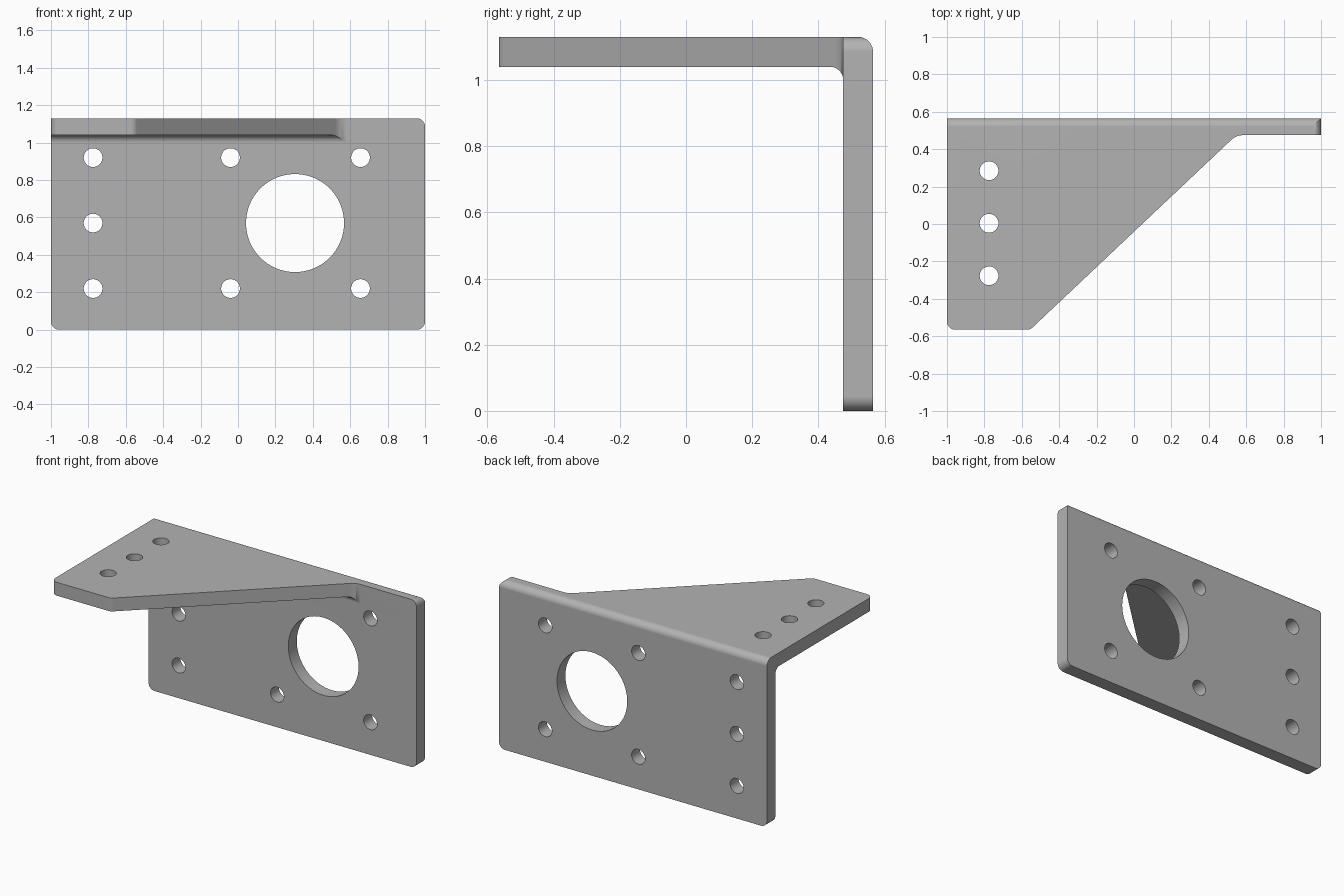
import bpy
import bmesh
import math
from mathutils import Vector, Matrix

cube = bpy.data.objects.get("Cube")
if cube:
    bpy.data.objects.remove(cube, do_unlink=True)

HEIGHT = 1.13
BACK = HEIGHT / 2
THICK = 0.09
FACE = BACK - THICK          # front face of the upright plate
UNDER = HEIGHT - THICK       # underside of the top plate
R = 0.045

steel = bpy.data.materials.new("grey steel")
steel.use_nodes = True
GREY = (0.45, 0.45, 0.45, 1)
steel.diffuse_color = GREY
steel.node_tree.nodes["Principled BSDF"].inputs["Base Color"].default_value = GREY

# Which space axes the outline's u, v and the extrusion run along
AXES = {
    "x": ((0, 1, 0), (0, 0, 1), (1, 0, 0)),
    "y": ((1, 0, 0), (0, 0, 1), (0, 1, 0)),
    "z": ((1, 0, 0), (0, 1, 0), (0, 0, 1)),
}


def fillet(corners, steps=10):
    """Round each (u, v, radius) corner of a closed outline."""
    out = []
    for i, (u, v, r) in enumerate(corners):
        p = Vector((u, v))
        if r == 0:
            out.append(p)
            continue
        a = (Vector(corners[i - 1][:2]) - p).normalized()
        b = (Vector(corners[(i + 1) % len(corners)][:2]) - p).normalized()
        half = a.angle(b) / 2
        centre = p + (a + b).normalized() * r / math.sin(half)
        start = p + a * r / math.tan(half) - centre
        end = p + b * r / math.tan(half) - centre
        sweep = math.pi - 2 * half
        for k in range(steps + 1):
            t = k / steps
            out.append(centre + (start * math.sin((1 - t) * sweep)
                                 + end * math.sin(t * sweep)) / math.sin(sweep))
    return out


def prism(name, outline, axis, low, high):
    """Extrude a flat outline along an axis."""
    u, v, w = (Vector(d) for d in AXES[axis])
    bm = bmesh.new()
    face = bm.faces.new([bm.verts.new(u * p[0] + v * p[1] + w * low) for p in outline])
    new = bmesh.ops.extrude_face_region(bm, geom=[face])["geom"]
    bmesh.ops.translate(bm, vec=w * (high - low),
                        verts=[g for g in new if isinstance(g, bmesh.types.BMVert)])
    bmesh.ops.recalc_face_normals(bm, faces=bm.faces)
    mesh = bpy.data.meshes.new(name)
    bm.to_mesh(mesh)
    bm.free()
    obj = bpy.data.objects.new(name, mesh)
    bpy.context.collection.objects.link(obj)
    mesh.materials.append(steel)
    return obj


def circle(u, v, r, n=48):
    return [(u + r * math.cos(math.tau * k / n), v + r * math.sin(math.tau * k / n))
            for k in range(n)]


def combine(target, tool, operation):
    """Apply a boolean and discard the cutter."""
    mod = target.modifiers.new(operation, "BOOLEAN")
    mod.operation, mod.solver, mod.object = operation, "EXACT", tool
    tool.hide_render = True
    bpy.context.view_layer.objects.active = target
    bpy.ops.object.modifier_apply(modifier=mod.name)
    bpy.data.objects.remove(tool, do_unlink=True)


# Bent sheet: L section with rounded bend, run along the width
section = fillet([(-BACK, HEIGHT, 0), (-BACK, UNDER, 0), (FACE, UNDER, 0.04),
                  (FACE, 0, 0), (BACK, 0, 0), (BACK, HEIGHT, R)])
bracket = prism("angle_bracket", section, "x", -1, 1)

# Trim the top plate to its slanted outline
plan = fillet([(-1, BACK + 0.1, 0), (-1, -BACK, R), (-0.555, -BACK, R),
               (0.547, FACE, 0.09), (1.1, FACE, 0), (1.1, BACK + 0.1, 0)])
combine(bracket, prism("plan_trim", plan, "z", -0.1, HEIGHT + 0.1), "INTERSECT")

# Round the corners of the upright plate
upright = fillet([(-1, 0, R), (1, 0, R), (1, HEIGHT, R), (-1, HEIGHT, 0)])
combine(bracket, prism("upright_trim", upright, "y", -1, 1), "INTERSECT")

# Large opening and screw holes through the upright plate
holes = [(0.305, 0.57, 0.262), (-0.775, 0.57, 0.05)]
holes += [(x, z, 0.05) for x in (-0.775, -0.04, 0.655) for z in (0.22, 0.92)]
for x, z, r in holes:
    n = 96 if r > 0.1 else 48
    combine(bracket, prism("hole", circle(x, z, r, n), "y", FACE - 0.05, BACK + 0.1),
            "DIFFERENCE")

# Screw holes through the top plate
for y in (-0.277, 0.004, 0.285):
    combine(bracket, prism("hole", circle(-0.775, y, 0.05), "z", UNDER - 0.03, HEIGHT + 0.1),
            "DIFFERENCE")

# Smooth the bends and bores, keep plates flat
bpy.ops.object.select_all(action="DESELECT")
bracket.select_set(True)
bpy.context.view_layer.objects.active = bracket
bpy.ops.object.shade_smooth_by_angle(angle=math.radians(30))
weighted = bracket.modifiers.new("flat plates", "WEIGHTED_NORMAL")
weighted.keep_sharp = True
